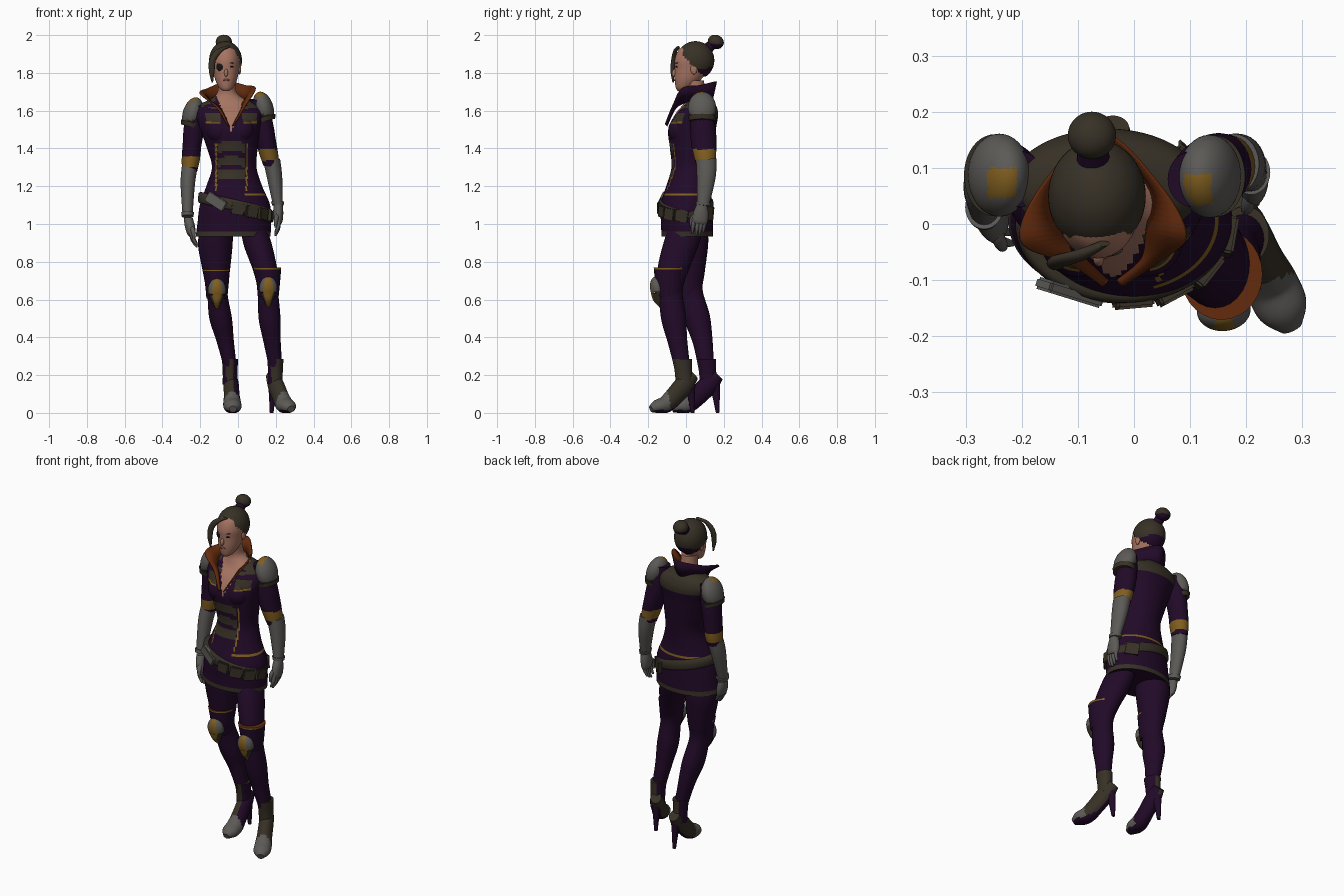
import bpy, bmesh, math
from mathutils import Vector, Euler

if "Cube" in bpy.data.objects:
    bpy.data.objects.remove(bpy.data.objects["Cube"])

COLORS = [("purple_cloth", (.0155, .003, .021)), ("brown_leather", (.038, .030, .019)),
          ("grey_metal", (.108, .102, .094)), ("gold_trim", (.215, .112, .014)),
          ("orange_lining", (.13, .024, .004)), ("skin", (.38, .175, .12)),
          ("dark_eye", (.008, .006, .008)), ("lip_rose", (.24, .075, .06))]
PURPLE, BROWN, GREY, GOLD, ORANGE, SKIN, DARK, LIP = range(8)
MATS = []
for mname, c in COLORS:
    m = bpy.data.materials.new(mname)
    m.diffuse_color = (*c, 1)
    m.use_nodes = True
    m.node_tree.nodes["Principled BSDF"].inputs["Base Color"].default_value = m.diffuse_color
    MATS.append(m)


def finish(name, bm, rule, recalc=True):
    """Turn a bmesh into an object; rule is a colour or f(centre, normal)."""
    if recalc:
        bmesh.ops.recalc_face_normals(bm, faces=bm.faces)
    bm.normal_update()
    for f in bm.faces:
        f.smooth = True
        f.material_index = rule(f.calc_center_median(), f.normal) if callable(rule) else rule
    me = bpy.data.meshes.new(name)
    bm.to_mesh(me)
    bm.free()
    me.set_sharp_from_angle(angle=math.radians(50))
    for m in MATS:
        me.materials.append(m)
    ob = bpy.data.objects.new(name, me)
    bpy.context.collection.objects.link(ob)
    return ob


def smooth_path(pts, sub):
    """Catmull-Rom through points of any dimension."""
    out = []
    for i in range(len(pts) - 1):
        p0, p1, p2, p3 = pts[max(i - 1, 0)], pts[i], pts[i + 1], pts[min(i + 2, len(pts) - 1)]
        for k in range(sub):
            t = k / sub
            out.append([.5 * (2 * b + (c - a) * t + (2 * a - 5 * b + 4 * c - d) * t * t
                              + (3 * b - a - 3 * c + d) * t ** 3) for a, b, c, d in zip(p0, p1, p2, p3)])
    return out + [list(pts[-1])]


def tube(name, pts, rule, n=28, sub=5, lat=(1, 0, 0), level=False, tilt=0):
    """Loft ellipses (x, y, z, r_side, r_depth) along a path."""
    rings = smooth_path(pts, sub)
    bm, rows, lat = bmesh.new(), [], Vector(lat).normalized()
    for i, r in enumerate(rings):
        a, b = rings[max(i - 1, 0)], rings[min(i + 1, len(rings) - 1)]
        t = Vector((0, 0, 1)) if level else (Vector(b[:3]) - Vector(a[:3])).normalized()
        dep = t.cross(lat).normalized()
        row = []
        for k in range(n):
            w = 2 * math.pi * k / n
            p = Vector(r[:3]) + lat * math.cos(w) * r[3] + dep * math.sin(w) * r[4]
            row.append(bm.verts.new((p.x, p.y, max(p.z + tilt * (p.x - r[0]), 0))))
        rows.append(row)
    for a, b in zip(rows, rows[1:]):
        for k in range(n):
            bm.faces.new((a[k], a[(k + 1) % n], b[(k + 1) % n], b[k]))
    bm.faces.new(rows[0][::-1])
    bm.faces.new(rows[-1])
    return finish(name, bm, rule)


def blob(name, c, r, rule, keep=None, rot=(0, 0, 0), box=False):
    """Ellipsoid (or bevelled box) with optional face trimming."""
    bm = bmesh.new()
    if box:
        bmesh.ops.create_cube(bm, size=2)
    else:
        bmesh.ops.create_uvsphere(bm, u_segments=40, v_segments=28, radius=1)
    e = Euler(rot)
    for v in bm.verts:
        p = Vector((v.co.x * r[0], v.co.y * r[1], v.co.z * r[2]))
        p.rotate(e)
        v.co = p + Vector(c)
    if box:
        bmesh.ops.bevel(bm, geom=bm.edges[:], offset=min(r) * .4, segments=2, affect='EDGES')
    if keep:
        bmesh.ops.delete(bm, geom=[f for f in bm.faces if not keep(f.calc_center_median())], context='FACES')
    return finish(name, bm, rule, recalc=not keep)


# Jacket, skirt and bare neckline
def jacket(p, nrm):
    dx, front = p.x + .035, nrm.y < -.1
    if p.z < .962:
        return BROWN if nrm.z > -.5 else PURPLE
    if p.z > 1.685 or (p.z > 1.49 and p.y < .07 and abs(dx) < (p.z - 1.49) * .42):
        return SKIN
    if p.z > 1.56 and (p.y > .07 or nrm.z > .65):
        return BROWN
    if front and 1.53 < p.z < 1.585 and .06 < abs(dx) < .135:
        return GOLD if p.z < 1.538 else BROWN
    if front and 1.17 < p.z < 1.43 and abs(abs(dx) - .081) < .004:
        return GOLD
    arch = p.z + 3 * dx * dx
    if front and abs(dx) < .074 and (1.39 < arch < 1.44 or 1.315 < arch < 1.36 or 1.235 < p.z < 1.285):
        return BROWN
    if 1.155 < p.z < 1.166 and (p.x > .03 or p.y > .08):
        return GOLD
    return PURPLE


tube("jacket_and_skirt", [
    (-.026, .006, .935, .198, .136), (-.02, .005, 1.0, .195, .137), (-.016, .002, 1.1, .186, .137),
    (-.02, .012, 1.2, .148, .117), (-.02, .028, 1.3, .118, .105), (-.03, .03, 1.4, .134, .115),
    (-.042, .032, 1.5, .157, .126), (-.048, .056, 1.58, .178, .114), (-.05, .07, 1.63, .155, .088),
    (-.055, .065, 1.665, .085, .066), (-.058, .055, 1.70, .05, .05), (-.06, .045, 1.76, .048, .05)],
    jacket, n=96, sub=8, level=True)
for x in (-.1, .02):
    blob("bust", (x, -.032, 1.495), (.066, .062, .07), jacket)

# Collar: orange inside, purple outside
low = smooth_path([(-.045, -.1, 1.52), (-.085, -.062, 1.605), (-.125, -.015, 1.64), (-.135, .06, 1.645),
                   (-.06, .135, 1.65), (.022, .06, 1.65), (.02, -.015, 1.64), (.012, -.062, 1.605),
                   (-.032, -.1, 1.52)], 8)
top = smooth_path([(-.055, -.112, 1.53), (-.115, -.072, 1.622), (-.2, -.03, 1.695), (-.158, .07, 1.72),
                   (-.06, .158, 1.755), (.04, .07, 1.735), (.09, -.022, 1.72), (.038, -.072, 1.628),
                   (-.022, -.112, 1.53)], 8)
bm = bmesh.new()
lo, hi = [bm.verts.new(p) for p in low], [bm.verts.new(p) for p in top]
for i in range(len(lo) - 1):
    bm.faces.new((lo[i], lo[i + 1], hi[i + 1], hi[i]))
collar = finish("collar", bm, ORANGE, recalc=False)
sol = collar.modifiers.new("thickness", 'SOLIDIFY')
sol.thickness, sol.material_offset = .006, -ORANGE

# Belt, buckle and pouches
tube("belt", [(-.018, .002, 1.07, .184, .136), (-.018, .002, 1.078, .194, .144),
              (-.018, .002, 1.122, .19, .142), (-.018, .002, 1.13, .175, .13)],
     BROWN, n=64, sub=2, level=True, tilt=-.22)
blob("buckle", (-.115, -.122, 1.12), (.058, .011, .028), GREY, rot=(0, .55, -.3), box=True)
for deg in (-85, -62, -38, -10, 50):
    w = math.radians(deg)
    x = .192 * math.cos(w)
    blob("belt_pouch", (x - .018, .002 + .142 * math.sin(w), 1.085 - .22 * x), (.034, .011, .032), BROWN,
         rot=(0, .15, w + math.pi / 2), box=True)

# Head
tube("head", [(-.063, -.03, 1.705, .016, .014), (-.063, -.012, 1.722, .038, .042), (-.063, .01, 1.765, .058, .07),
              (-.064, .028, 1.82, .07, .088), (-.065, .036, 1.87, .076, .096), (-.065, .042, 1.92, .065, .082),
              (-.065, .045, 1.95, .035, .045)], SKIN, n=40, level=True)
hair_rule = lambda p, n: PURPLE if n.z < -.35 and p.y > .05 else BROWN
blob("hair_cap", (-.066, .05, 1.866), (.087, .1, .102), hair_rule,
     keep=lambda p: p.z + p.y > 1.875 and p.z > 1.765)
blob("hair_bun", (-.075, .158, 1.964), (.043, .043, .037), hair_rule, rot=(-.4, 0, 0))
tube("bun_tie", [(-.072, .11, 1.925, .03, .03), (-.074, .145, 1.955, .026, .026)], PURPLE)
tube("hair_fringe", [(-.055, -.035, 1.938, .012, .008), (-.1, -.056, 1.918, .022, .01),
                     (-.134, -.066, 1.87, .018, .012), (-.139, -.072, 1.81, .015, .01),
                     (-.136, -.068, 1.75, .004, .004)], BROWN, n=16)
blob("nose", (-.063, -.06, 1.80), (.010, .015, .022), SKIN, rot=(-.25, 0, 0))
blob("lips", (-.063, -.058, 1.762), (.018, .006, .006), LIP)
blob("eye_patch", (-.094, -.046, 1.832), (.022, .011, .023), DARK, rot=(0, 0, -.35))
blob("eye", (-.035, -.049, 1.832), (.012, .006, .005), DARK, rot=(0, 0, .35))
blob("eyebrow", (-.035, -.05, 1.852), (.016, .006, .003), BROWN, rot=(0, -.1, .35))
for x in (-.136, .008):
    blob("ear", (x, .042, 1.822), (.009, .018, .03), SKIN)


# Arms: sleeve with gold band, metal forearm, gloved hand, shoulder plate
def arm(side, sleeve, fore, hand, band, plate, patch):
    s = -1 if plate[0] < 0 else 1
    tube(side + "_sleeve", sleeve, lambda p, n: GOLD if band[0] < p.z < band[1] else PURPLE, sub=8)
    tube(side + "_forearm_guard", fore, GREY)
    tube(side + "_wrist_cuff", [(*fore[-1][:3], .031, .037),
         (*[a + .12 * (b - a) for a, b in zip(fore[-1][:3], fore[-2][:3])], .034, .04)], GREY, sub=2)
    a, b = Vector(hand[0]), Vector(hand[1])
    mid = a.lerp(b, .5)
    tube(side + "_palm", [(*a, .024, .028), (*a.lerp(b, .25), .027, .04), (*mid, .024, .042),
                          (*a.lerp(b, .6), .017, .036)], GREY)
    for k in range(4):
        o = Vector((0, (k - 1.5) * .019, abs(k - 1.2) * .012))
        tube(side + "_finger", [(*(mid + o), .012, .011), (*(a.lerp(b, .78) + o * 1.05), .011, .01),
                                (*(b + o - Vector((.014 * s, 0, 0))), .006, .006)], GREY, n=12, sub=3)
    tube(side + "_thumb", [(*a.lerp(b, .2), .013, .013), (*(mid + Vector((-.01 * s, -.042, .01))), .012, .012),
                           (*(mid + Vector((-.014 * s, -.045, -.035))), .006, .006)], GREY, n=12, sub=3)
    c = Vector(plate)

    def plate_rule(p, n):
        if abs(p.x - patch[0]) < .026 and abs(p.y - patch[1]) < .026 and n.z > .5:
            return GOLD
        return BROWN if p.z < c.z - .035 else GREY
    blob(side + "_shoulder_plate", c, (.052, .074, .088), plate_rule, rot=(0, -.3 * s, 0),
         keep=lambda p: p.z > c.z - .06)
    tube(side + "_shoulder_rim", [(c.x + .012 * s, c.y, c.z - .07, .05, .068),
                                  (c.x + .008 * s, c.y, c.z - .045, .055, .073)],
         BROWN, n=40, sub=2, level=True, tilt=.25 * s)


arm("right", [(-.205, .08, 1.63, .045, .05), (-.228, .086, 1.53, .056, .062), (-.243, .09, 1.42, .05, .06),
              (-.25, .09, 1.34, .048, .058), (-.256, .086, 1.28, .04, .05)],
    [(-.256, .086, 1.3, .042, .05), (-.266, .065, 1.21, .038, .047), (-.267, .025, 1.04, .026, .03)],
    ((-.263, .02, 1.03), (-.232, -.006, .875)), (1.3, 1.36), (-.24, .087, 1.585), (-.235, .073))
arm("left", [(.105, .08, 1.66, .045, .05), (.128, .088, 1.54, .056, .064), (.147, .094, 1.44, .054, .068),
             (.163, .1, 1.37, .05, .06), (.176, .106, 1.31, .042, .05)],
    [(.177, .107, 1.345, .046, .054), (.193, .107, 1.25, .041, .05), (.211, .09, 1.1, .026, .032)],
    ((.213, .085, 1.10), (.212, .062, .935)), (1.335, 1.395), (.135, .085, 1.615), (.112, .062))


# Legs: stocking, flared cuff, knee plate, heeled boot
def leg(side, path, knee, heel, d):
    tube(side + "_leg", path, PURPLE, sub=6)
    x, y, z = knee
    tube(side + "_knee_cuff", [(x, y, z - .05, .055, .066), (x, y - .002, z + .03, .063, .074),
                               (x - .004, y - .002, z + .105, .073, .081)],
         lambda p, n: ORANGE if n.z > .9 else GOLD if p.z > z + .094 else PURPLE, sub=10, level=True)

    # shield-shaped plate: gold middle, grey and brown edge
    def plate_rule(p, n):
        if abs(p.x - x) < .03 - .25 * abs(p.z - z + .015) and n.y < -.2:
            return GOLD
        return GREY if p.z > z - .02 else BROWN
    blob(side + "_knee_plate", (x, y - .066, z - .005), (.048, .036, .062), plate_rule, rot=(.15, 0, .1),
         keep=lambda p: p.z > z - .03)
    tube(side + "_knee_plate_point", [(x, y - .04, z - .105, .006, .012), (x, y - .058, z - .07, .024, .027),
                                      (x, y - .064, z - .03, .044, .034)], plate_rule, level=True)
    d = Vector((*d, 0)).normalized()
    h = Vector((*heel, 0))
    spec = [(-.03, .2, .03, .033), (.02, .15, .04, .052), (.08, .088, .042, .05), (.13, .045, .048, .045),
            (.18, .033, .045, .036), (.215, .02, .02, .018)]
    inner = lambda p: h.x < 0 and p.x > h.x + .012
    tube(side + "_shoe", [(*(h + d * s + Vector((0, 0, z2))), w, t) for s, z2, w, t in spec],
         lambda p, n: PURPLE if n.z < -.6 else GREY if (p - h).dot(d) > .125 else
         PURPLE if inner(p) else BROWN, lat=(-d.y, d.x, 0))
    tube(side + "_heel", [(*(h - d * .005 + Vector((0, 0, .17))), .03, .038), (*(h - d * .018 + Vector((0, 0, .1))), .019, .022),
                          (*(h - d * .028), .01, .01)], PURPLE, n=14)
    ax, ay = path[-2][:2]
    tube(side + "_ankle_boot", [(ax, ay + .012, .15, .039, .046), (ax, ay + .006, .22, .039, .046),
                                (ax, ay, .285, .043, .052)],
         lambda p, n: PURPLE if (p.x < ax - .015 and p.y > ay - .03) or inner(p) else BROWN, level=True)


leg("right", [(-.11, .01, .99, .08, .1), (-.12, .018, .9, .092, .1), (-.115, .02, .75, .072, .08),
              (-.11, .025, .64, .054, .064), (-.092, .06, .5, .06, .068), (-.068, .088, .38, .046, .053),
              (-.042, .108, .24, .035, .042), (-.038, .125, .15, .035, .042)],
    (-.112, .012, .655), (-.037, .14), (.05, -1))
leg("left", [(.08, .01, .99, .06, .085), (.102, -.025, .9, .075, .09), (.145, -.072, .75, .064, .08),
             (.159, -.082, .64, .054, .064), (.167, -.065, .5, .058, .066), (.18, -.045, .38, .046, .052),
             (.198, -.02, .24, .036, .042), (.198, -.008, .15, .035, .042)],
    (.16, -.088, .665), (.19, .01), (.42, -.9))
